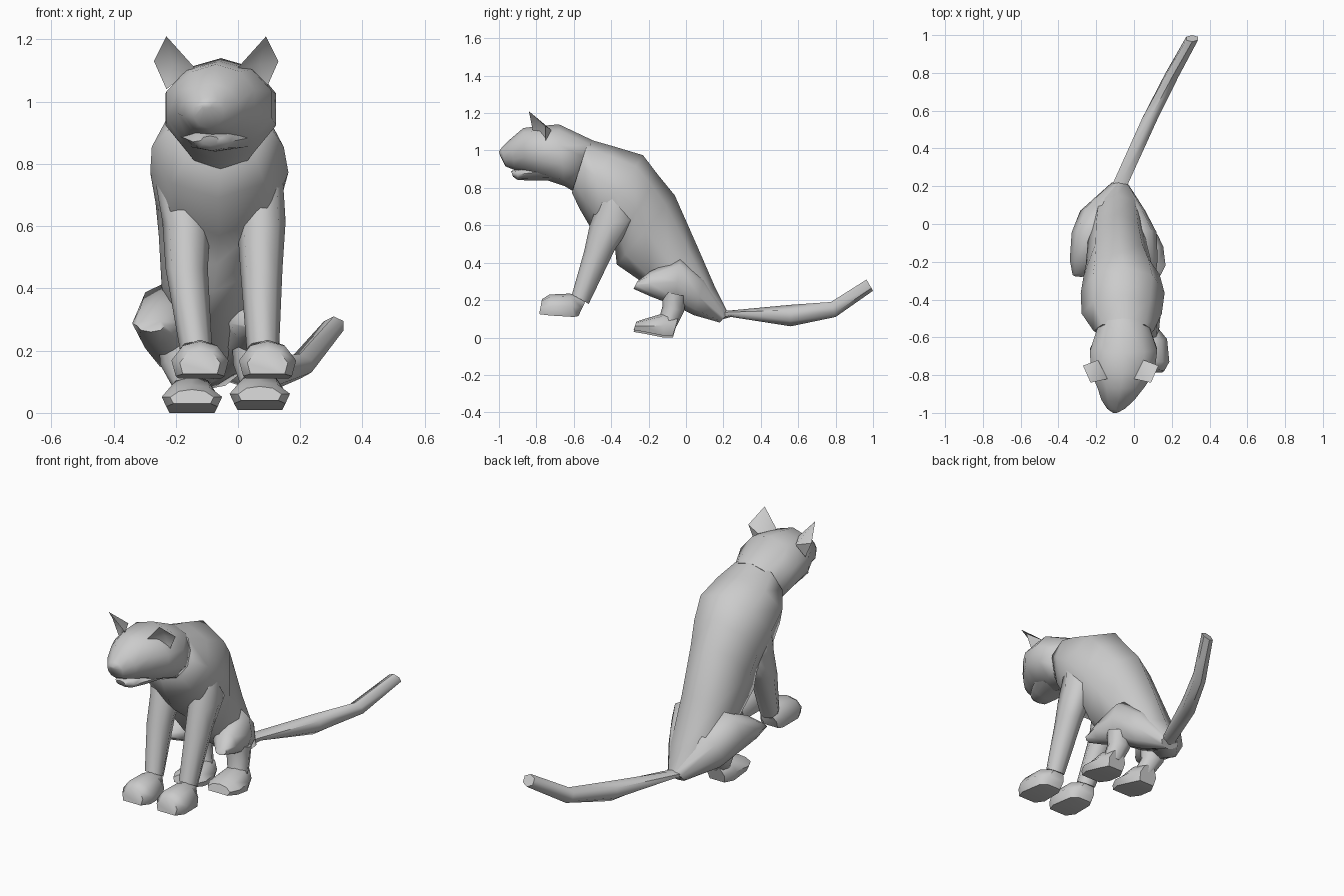
import bpy, bmesh, math
from mathutils import Vector

# Paw cross-section: flat sole, widest just above it, rounded top
PAW = [(-0.85, -1), (0.85, -1), (1, -0.1), (0.6, 0.75), (0, 1), (-0.6, 0.75), (-1, -0.1)]


def finish(bm, name, angle):
    bmesh.ops.recalc_face_normals(bm, faces=bm.faces)
    me = bpy.data.meshes.new(name)
    bm.to_mesh(me)
    bm.free()
    ob = bpy.data.objects.new(name, me)
    bpy.context.collection.objects.link(ob)
    bpy.ops.object.select_all(action='DESELECT')
    ob.select_set(True)
    bpy.context.view_layer.objects.active = ob
    bpy.ops.object.shade_smooth_by_angle(angle=math.radians(angle))
    return ob


def loft(name, rings, n=8, section=None, angle=62):
    """rings: (top_y, top_z, bottom_y, bottom_z, centre_x, half_width)"""
    bm = bmesh.new()
    section = section or [(math.sin(2 * math.pi * i / n), math.cos(2 * math.pi * i / n))
                          for i in range(n)]
    n = len(section)
    loops = []
    for ty, tz, by, bz, cx, hw in rings:
        c = Vector((cx, (ty + by) / 2, (tz + bz) / 2))
        v = Vector((0, (ty - by) / 2, (tz - bz) / 2))
        loops.append([bm.verts.new(c + v * t + Vector((hw * s, 0, 0))) for s, t in section])
    for a, b in zip(loops, loops[1:]):
        for i in range(n):
            j = (i + 1) % n
            bm.faces.new((a[i], a[j], b[j], b[i]))
    bm.faces.new(loops[0])
    bm.faces.new(loops[-1])
    return finish(bm, name, angle)


# Torso, sloping from neck to rump
loft("torso", [
    (-0.52, 1.06, -0.61, 0.775, -0.055, 0.16),
    (-0.38, 1.02, -0.57, 0.69, -0.065, 0.212),
    (-0.23, 0.975, -0.50, 0.57, -0.06, 0.222),
    (-0.15, 0.87, -0.38, 0.48, -0.065, 0.20),
    (-0.06, 0.76, -0.37, 0.39, -0.08, 0.175),
    (0.055, 0.50, -0.24, 0.30, -0.09, 0.155),
    (0.155, 0.27, -0.04, 0.17, -0.09, 0.135),
    (0.225, 0.13, 0.18, 0.08, -0.08, 0.055)])

# Head with pointed snout, and the lower jaw
loft("head", [
    (-0.50, 1.055, -0.60, 0.78, -0.055, 0.14),
    (-0.68, 1.14, -0.65, 0.81, -0.055, 0.187),
    (-0.79, 1.13, -0.77, 0.85, -0.06, 0.178),
    (-0.87, 1.12, -0.86, 0.88, -0.07, 0.13),
    (-0.94, 1.06, -0.915, 0.895, -0.085, 0.092),
    (-0.985, 1.015, -0.965, 0.915, -0.095, 0.05),
    (-1.0, 0.995, -0.995, 0.975, -0.10, 0.015)], n=10, angle=75)
loft("lower_jaw", [
    (-0.70, 0.94, -0.72, 0.84, -0.06, 0.13),
    (-0.83, 0.92, -0.84, 0.84, -0.075, 0.09),
    (-0.90, 0.90, -0.90, 0.842, -0.085, 0.06),
    (-0.935, 0.89, -0.925, 0.86, -0.09, 0.03)])

# Ears: cupped shells mirrored about the head centre
for side, label in ((-1, "left"), (1, "right")):
    bm = bmesh.new()
    pts = [(0.16, -0.84, 1.21), (0.07, -0.82, 1.11), (0.16, -0.75, 1.04),
           (0.20, -0.75, 1.13), (0.14, -0.755, 1.12), (0.12, -0.72, 1.11)]
    tip, inner, low, outer, cup, back = [
        bm.verts.new((-0.07 + side * x, y, z)) for x, y, z in pts]
    rim = [tip, inner, low, outer]
    for i in range(4):
        a, b = rim[i], rim[(i + 1) % 4]
        bm.faces.new((a, b, cup))
        bm.faces.new((b, a, back))
    finish(bm, label + "_ear", 50)

# Front legs and paws: x of shoulder, upper leg, ankle and paw
for label, xs, xu, xa, xp in (("left", -0.19, -0.165, -0.135, -0.122),
                              ("right", 0.07, 0.075, 0.08, 0.095)):
    loft(label + "_front_leg", [
        (-0.45, 0.78, -0.34, 0.70, xs, 0.075),
        (-0.515, 0.60, -0.27, 0.63, xu, 0.078),
        (-0.545, 0.46, -0.38, 0.47, xu, 0.068),
        (-0.61, 0.23, -0.52, 0.18, xa, 0.052)])
    loft(label + "_front_paw", [
        (-0.53, 0.21, -0.575, 0.115, xa, 0.05),
        (-0.62, 0.235, -0.60, 0.11, xp, 0.08),
        (-0.73, 0.23, -0.73, 0.118, xp, 0.092),
        (-0.77, 0.205, -0.785, 0.125, xp, 0.065)], section=PAW, angle=50)

# Hind legs: outward thigh, short lower leg, paw
for label, xs, hws, xl, xp, dz in (
        ("left", (-0.28, -0.255, -0.22, -0.17), (0.045, 0.085, 0.11, 0.115),
         -0.185, -0.148, 0.0),
        ("right", (0.08, 0.05, 0.03, -0.02), (0.035, 0.075, 0.09, 0.08),
         0.05, 0.07, 0.01)):
    loft(label + "_thigh", [
        (-0.26, 0.30, -0.28, 0.26, xs[0], hws[0]),
        (-0.19, 0.355, -0.19, 0.22, xs[1], hws[1]),
        (-0.03, 0.425, -0.06, 0.17, xs[2], hws[2]),
        (0.10, 0.32, 0.04, 0.12, xs[3], hws[3]),
        (0.225, 0.13, 0.18, 0.08, -0.08, 0.055)])
    loft(label + "_hind_leg", [
        (-0.13, 0.25, 0.0, 0.22, xl, 0.07),
        (-0.125, 0.17, -0.01, 0.14, xl, 0.065),
        (-0.15, 0.08, -0.05, 0.06, xp, 0.055)])
    loft(label + "_hind_paw", [
        (-0.04, 0.10 + dz, -0.07, dz, xp, 0.055),
        (-0.12, 0.12 + dz, -0.12, dz, xp, 0.085),
        (-0.22, 0.09 + dz, -0.22, 0.02 + dz, xp, 0.097),
        (-0.265, 0.075 + dz, -0.28, 0.03 + dz, xp, 0.07)], section=PAW, angle=50)

# Tail
loft("tail", [
    (0.17, 0.145, 0.17, 0.09, -0.09, 0.045),
    (0.24, 0.145, 0.24, 0.11, -0.06, 0.047),
    (0.56, 0.175, 0.56, 0.06, 0.085, 0.048),
    (0.775, 0.19, 0.80, 0.11, 0.20, 0.042),
    (0.965, 0.31, 1.0, 0.25, 0.308, 0.036)], n=6)
